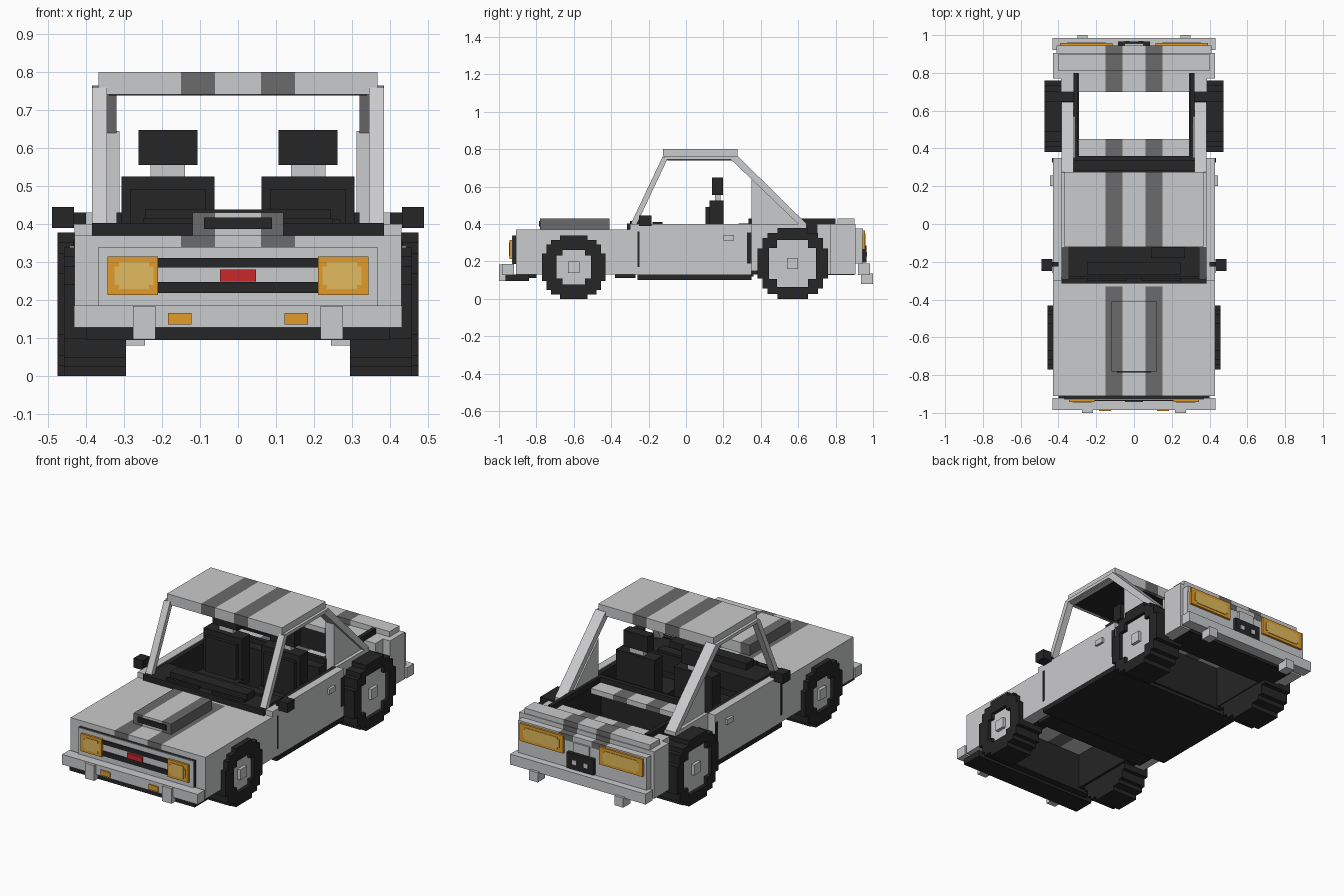
import bpy
import math

cube = bpy.data.objects.get("Cube")
if cube:
    bpy.data.objects.remove(cube, do_unlink=True)


def material(name, r, g, b):
    m = bpy.data.materials.new(name)
    m.use_nodes = True
    m.diffuse_color = (r, g, b, 1)
    m.node_tree.nodes["Principled BSDF"].inputs["Base Color"].default_value = (r, g, b, 1)
    return m


GREY = material("light grey paint", .59, .595, .605)
STRIPE = material("dark grey stripe", .145, .145, .145)
BLACK = material("black trim", .019, .019, .019)
ORANGE = material("orange lamp", .76, .33, .022)
TAN = material("pale amber lens", .76, .5, .11)
RED = material("red badge", .58, .021, .024)


def prism(name, mat, profile, x, mirror=False):
    """Extrude a (y, z) outline between two x values, optionally on both sides."""
    n = len(profile)
    for side in ((1, -1) if mirror else (1,)):
        verts = [(side * px, py, pz) for px in x for py, pz in profile]
        faces = [tuple(range(n)), tuple(range(2 * n - 1, n - 1, -1))]
        faces += [((i + 1) % n, i, n + i, n + (i + 1) % n) for i in range(n)]
        if side < 0:
            faces = [f[::-1] for f in faces]
        full = name if not mirror else ("left_" if side > 0 else "right_") + name
        mesh = bpy.data.meshes.new(full)
        mesh.from_pydata(verts, [], [f[::-1] for f in faces])
        mesh.materials.append(mat)
        obj = bpy.data.objects.new(full, mesh)
        bpy.context.collection.objects.link(obj)


def box(name, mat, x, y, z, mirror=False):
    if not isinstance(x, tuple):
        x = (-x, x)
    prism(name, mat, [(y[0], z[0]), (y[1], z[0]), (y[1], z[1]), (y[0], z[1])], x, mirror)


def striped(name, half, y, z):
    """Panel split into a grey centre, two dark stripes and grey outer parts."""
    box(name + "_centre", GREY, .06, y, z)
    box(name + "_stripe", STRIPE, (.06, min(.15, half)), y, z, True)
    if half > .15:
        box(name + "_side", GREY, (.15, half), y, z, True)


def stepped_circle(y, z, r, steps):
    """Circle outline with a blocky stair-stepped rim."""
    quarter = []
    for j in range(steps):
        w = round(math.sqrt(steps ** 2 - (j + .5) ** 2) + .25)
        for p in ((w, j), (w, j + 1)):
            if p not in quarter:
                quarter.append(p)
    pts = []
    for _ in range(4):
        pts += quarter
        quarter = [(-b, a) for a, b in quarter]
    return [(y + a * r / steps, z + b * r / steps) for a, b in pts]


# Wheels: ring-shaped tyre around a recessed hub
for end, y, r, out, hub in (("front", -.6, .169, .458, .092), ("rear", .57, .189, .475, .125)):
    rim = stepped_circle(y, r, r, 7)
    hole = stepped_circle(y, r, hub, 3)
    ring = rim + rim[:1] + hole[:1] + hole[::-1]
    prism(end + "_tyre", BLACK, ring, (out - .06, out), True)
    prism(end + "_tyre_inner", BLACK, rim, (.295, out - .06), True)
    prism(end + "_hub", GREY, hole, (out - .06, out - .02), True)
    box(end + "_hub_cap", GREY, (out - .02, out - .002), (y - .03, y + .03), (r - .03, r + .03), True)

# Bonnet, front wings and open engine bay
striped("bonnet", .43, (-.91, -.33), (.34, .37))
box("scuttle", GREY, .43, (-.33, -.3), (.34, .37))
box("front_wing", GREY, (.36, .43), (-.91, -.3), (.13, .34), True)
box("bay_wall", BLACK, (.28, .36), (-.86, -.3), (.13, .335), True)
box("nose", GREY, .36, (-.91, -.86), (.13, .34))
box("radiator", BLACK, .36, (-.86, -.8), (.11, .335))
box("firewall", BLACK, .36, (-.38, -.27), (.11, .335))
striped("bonnet_scoop", .12, (-.78, -.41), (.37, .43))
box("scoop_mouth", BLACK, .09, (-.787, -.78), (.387, .417))
box("front_valance", BLACK, .4, (-.965, -.84), (.095, .13))

# Grille and front lights
box("grille_backing", BLACK, .368, (-.927, -.91), (.186, .338))
box("grille_panel", GREY, .368, (-.931, -.927), (.186, .338))
for name, z in (("upper", (.285, .31)), ("lower", (.218, .247))):
    box(name + "_grille_slot", BLACK, .21, (-.936, -.931), z)
box("grille_badge", RED, .047, (-.943, -.931), (.249, .28))
box("headlamp", ORANGE, (.21, .343), (-.943, -.931), (.213, .315), True)
box("headlamp_lens", TAN, (.222, .325), (-.945, -.943), (.24, .288), True)
box("headlamp_lens_core", TAN, (.234, .313), (-.946, -.943), (.229, .3), True)

# Bumpers
box("front_bumper", GREY, .432, (-.985, -.92), (.128, .186))
box("front_overrider", GREY, (.217, .276), (-1, -.93), (.096, .184), True)
box("front_indicator", ORANGE, (.122, .184), (-.991, -.985), (.136, .165), True)
box("rear_bumper", GREY, .432, (.92, .985), (.128, .188))
box("rear_overrider", GREY, (.245, .3), (.935, 1), (.08, .135), True)

# Doors, sills and floor
box("door", GREY, (.385, .43), (-.3, .35), (.13, .4), True)
box("door_lining", BLACK, (.36, .385), (-.3, .35), (.13, .396), True)
box("door_handle", GREY, (.43, .444), (.2, .256), (.312, .342), True)
box("door_gap", BLACK, (.43, .432), (-.26, -.248), (.17, .36), True)
box("rear_door_gap", BLACK, (.43, .433), (.325, .35), (.19, .355), True)
box("floor", BLACK, .43, (-.26, .35), (.1, .13))

# Dashboard, steering wheel, mirrors and wipers
box("dashboard", BLACK, .37, (-.28, -.12), (.3, .4))
box("dashboard_top", BLACK, .245, (-.27, -.2), (.4, .438))
box("cowl", BLACK, .385, (-.315, -.285), (.36, .403))
box("wiper", BLACK, (.04, .25), (-.3, -.285), (.403, .415), True)
box("steering_wheel", BLACK, (.09, .27), (-.18, -.125), (.39, .412), False)
box("mirror_arm", BLACK, (.4, .435), (-.225, -.2), (.4, .43), True)
box("mirror", BLACK, (.432, .49), (-.25, -.185), (.39, .445), True)

# Seats
box("seat_cushion", BLACK, (.06, .31), (-.08, .15), (.13, .29), True)
box("seat_back", BLACK, (.062, .307), (.125, .2), (.25, .525), True)
box("seat_pad", BLACK, (.085, .285), (.105, .125), (.28, .492), True)
box("headrest_post", GREY, (.14, .23), (.155, .185), (.52, .56), True)
box("headrest", BLACK, (.107, .262), (.14, .197), (.556, .648), True)

# Roof and pillars
striped("roof", .367, (-.122, .275), (.741, .8))
box("roof_lining", BLACK, .34, (-.1, .255), (.739, .741))
box("roof_rail", GREY, (.34, .383), (-.115, .27), (.745, .763), True)
prism("front_pillar", GREY, [(-.3, .39), (-.268, .39), (-.098, .75), (-.125, .76)], (.345, .384), True)
prism("rear_strut", GREY, [(.24, .745), (.6, .4), (.645, .4), (.275, .765)], (.32, .384), True)
prism("buttress", GREY, [(.35, .4), (.6, .4), (.35, .645)], (.312, .366), True)

# Open load bed
box("bulkhead", BLACK, .32, (.28, .36), (.12, .402))
box("bulkhead_lip", BLACK, .32, (.335, .36), (.402, .43))
striped("rear_deck", .29, (.36, .45), (.37, .4))
box("bed_side", GREY, (.312, .385), (.35, .645), (.15, .4), True)
box("bed_wall", BLACK, (.29, .312), (.35, .8), (.13, .4), True)
box("bed_rail", BLACK, (.296, .32), (.36, .8), (.4, .43), True)

# Tail
striped("tail_deck", .385, (.7, .905), (.37, .4))
box("tail_side", GREY, (.312, .386), (.7, .77), (.13, .4), True)
box("tail_corner", GREY, (.36, .43), (.77, .905), (.13, .4), True)
box("tail_inner", BLACK, .36, (.71, .9), (.127, .37))
striped("tail_lip", .4, (.81, .9), (.4, .43))
striped("tail_top", .41, (.9, .945), (.34, .375))
box("tail_panel", GREY, .41, (.9, .944), (.188, .34))
box("tail_lamp", ORANGE, (.115, .392), (.94, .957), (.265, .366), True)
box("tail_lens", TAN, (.138, .368), (.957, .959), (.291, .34), True)
box("tail_lens_core", TAN, (.15, .356), (.957, .96), (.281, .35), True)
box("tail_latch", GREY, .05, (.944, .955), (.29, .345))
box("plate_holder", BLACK, .085, (.944, .965), (.195, .285))
box("plate_lamp", GREY, (.025, .05), (.965, .968), (.225, .25), True)
